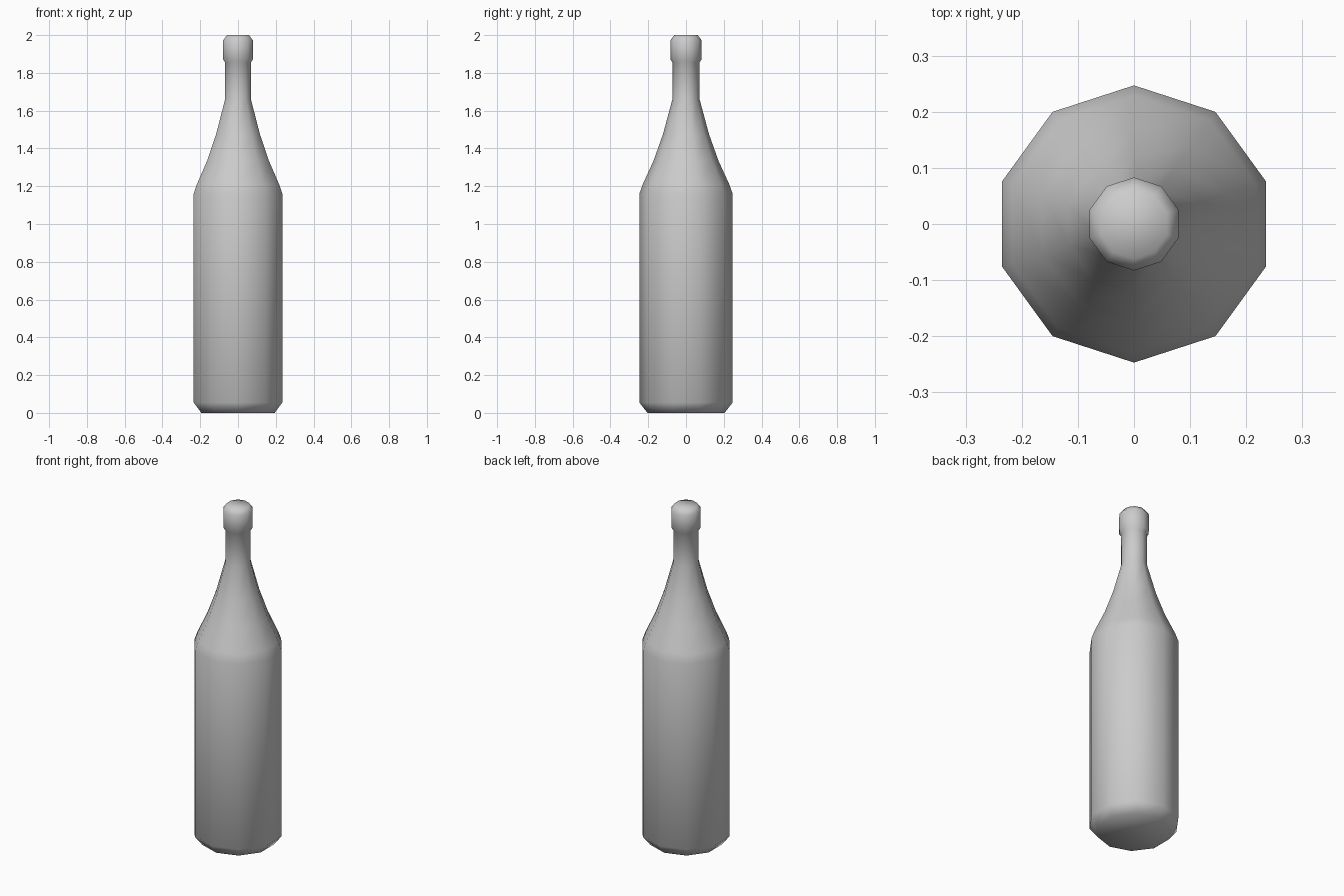
import bpy, bmesh, math

if "Cube" in bpy.data.objects:
    bpy.data.objects.remove(bpy.data.objects["Cube"])

SIDES = 10

# Bottle outline, bottom to top: (radius, height)
PROFILE = [
    (0.204, 0.0), (0.247, 0.055), (0.247, 1.16), (0.229, 1.21),
    (0.172, 1.335), (0.122, 1.475), (0.072, 1.66), (0.071, 1.855),
    (0.083, 1.872), (0.083, 1.972), (0.062, 2.0),
]


def lathe(name, profile):
    bm = bmesh.new()
    rings = []
    for r, z in profile:
        rings.append([bm.verts.new((r * math.cos(a), r * math.sin(a), z))
                      for a in (math.pi / 2 + i * math.tau / SIDES for i in range(SIDES))])
    # Side walls
    for low, high in zip(rings, rings[1:]):
        for i in range(SIDES):
            j = (i + 1) % SIDES
            bm.faces.new((low[i], low[j], high[j], high[i]))
    # Base and top caps
    bm.faces.new(rings[0][::-1])
    bm.faces.new(rings[-1])
    for f in bm.faces:
        f.smooth = True
    mesh = bpy.data.meshes.new(name)
    bm.to_mesh(mesh)
    bm.free()
    obj = bpy.data.objects.new(name, mesh)
    bpy.context.collection.objects.link(obj)
    return obj


# Body, shoulder, neck and lip in one continuous surface
lathe("bottle", PROFILE)
